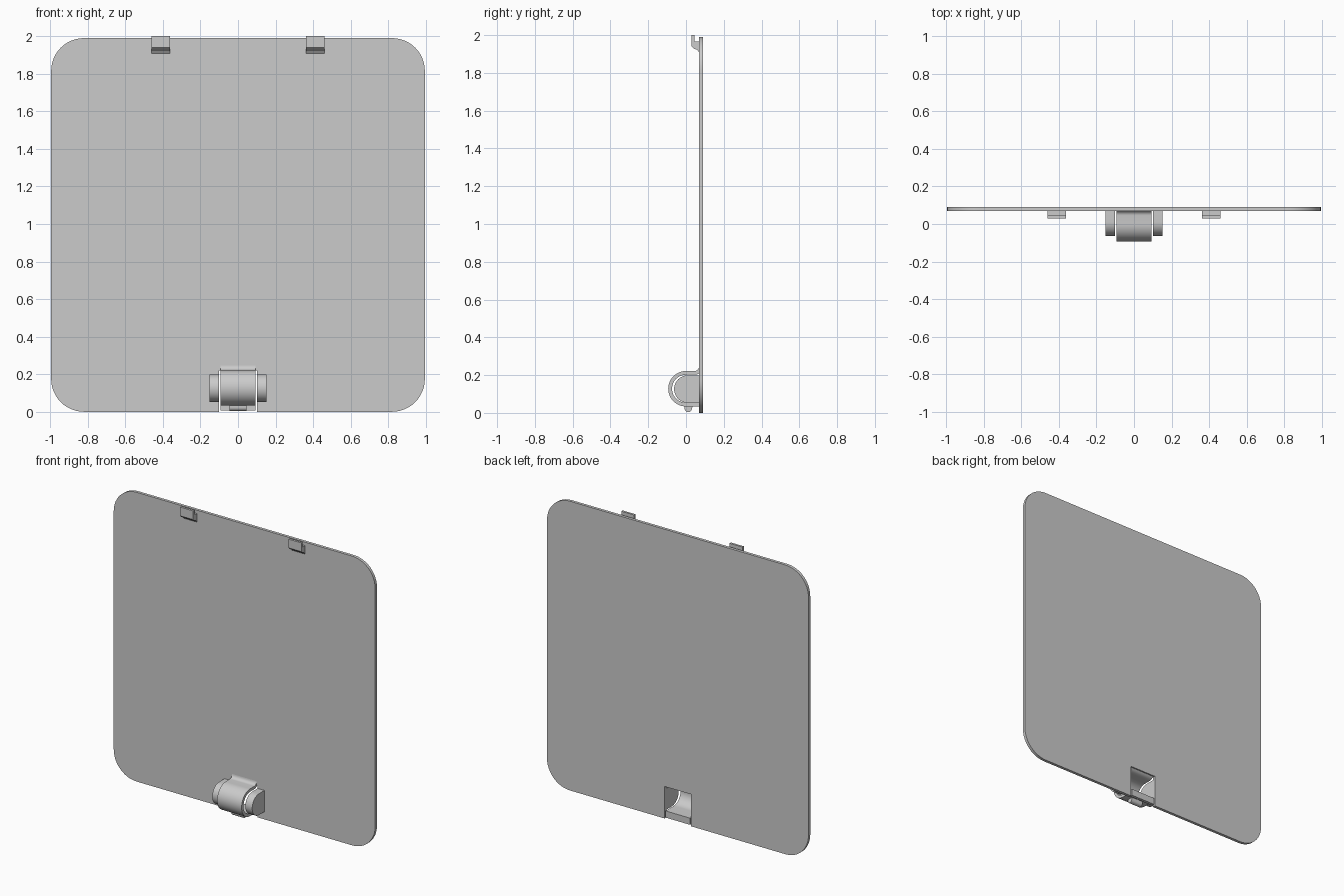
import bpy, bmesh
from math import cos, sin, pi, radians
from mathutils import Vector

cube = bpy.data.objects.get("Cube")
if cube:
    bpy.data.objects.remove(cube, do_unlink=True)

grey = bpy.data.materials.new("plain grey")
grey.use_nodes = True
colour = (0.6, 0.6, 0.6, 1)
grey.diffuse_color = colour
grey.node_tree.nodes["Principled BSDF"].inputs["Base Color"].default_value = colour


def arc(cx, cz, r, start, end, steps=12):
    """Points on an arc, angles in degrees."""
    angles = [radians(start + (end - start) * i / steps) for i in range(steps + 1)]
    return [(cx + r * cos(a), cz + r * sin(a)) for a in angles]


def extrude(name, points, offset):
    """Closed outline swept by the offset into a solid."""
    bm = bmesh.new()
    face = bm.faces.new([bm.verts.new(p) for p in points])
    swept = bmesh.ops.extrude_face_region(bm, geom=[face])
    verts = [g for g in swept["geom"] if isinstance(g, bmesh.types.BMVert)]
    bmesh.ops.translate(bm, verts=verts, vec=Vector(offset))
    if face not in bm.faces[:]:
        bm.faces.new(face.verts)
    bmesh.ops.recalc_face_normals(bm, faces=bm.faces)
    mesh = bpy.data.meshes.new(name)
    bm.to_mesh(mesh)
    bm.free()
    obj = bpy.data.objects.new(name, mesh)
    bpy.context.collection.objects.link(obj)
    mesh.materials.append(grey)
    bpy.ops.object.select_all(action="DESELECT")
    obj.select_set(True)
    bpy.context.view_layer.objects.active = obj
    bpy.ops.object.shade_smooth_by_angle(angle=radians(30))
    return obj


def side_part(name, profile, x0, x1):
    """Side (y, z) profile extruded across x."""
    return extrude(name, [(x0, y, z) for y, z in profile], (x1 - x0, 0, 0))


# Rounded cover panel with a notch in its lower edge
W, H, R = 0.995, 1.99, 0.175
outline = [(-0.1, 0), (-0.1, 0.22), (0.1, 0.22), (0.1, 0)]
for cx, cz, start in ((W - R, R, -90), (W - R, H - R, 0),
                      (R - W, H - R, 90), (R - W, R, 180)):
    outline += arc(cx, cz, R, start, start + 90)
extrude("cover_panel", [(x, 0.07, z) for x, z in outline], (0, 0.02, 0))

# Springy latch: a curled strip ending in a flat lip
latch = [(0.09, 0.22), (0.09, 0.24), (0.07, 0.24)]
latch += arc(0.045, 0.247, 0.025, 0, -90, 6)
latch += arc(0, 0.128, 0.094, 90, 270, 24)
latch += [(0.07, 0.034), (0.07, 0.008), (0.09, 0.008), (0.09, 0.054)]
latch += arc(0, 0.128, 0.074, 270, 90, 24)
latch += arc(0.045, 0.247, 0.045, -90, -37, 6)
side_part("latch_strip", latch, -0.093, 0.093)

# Small catch under the latch
catch = [(0.035, 0.04), (-0.008, 0.04)] + arc(0.012, 0.024, 0.02, 180, 360, 10)
side_part("latch_catch", catch, -0.045, 0.045)

# Finger guards on both sides of the latch
guard = [(0.07, 0.053)] + arc(0.01, 0.126, 0.073, 270, 90, 20) + [(0.07, 0.199)]
for name, x in (("left_guard", 0.1), ("right_guard", -0.152)):
    side_part(name, guard, x, x + 0.052)

# Hooks along the top edge
hook = [(0.07, 1.908), (0.06, 1.922), (0.042, 1.928), (0.03, 1.94), (0.03, 2.0),
        (0.045, 2.0), (0.045, 1.967), (0.07, 1.967)]
for name, x in (("left_hook", 0.412), ("right_hook", -0.412)):
    side_part(name, hook, x - 0.049, x + 0.049)
